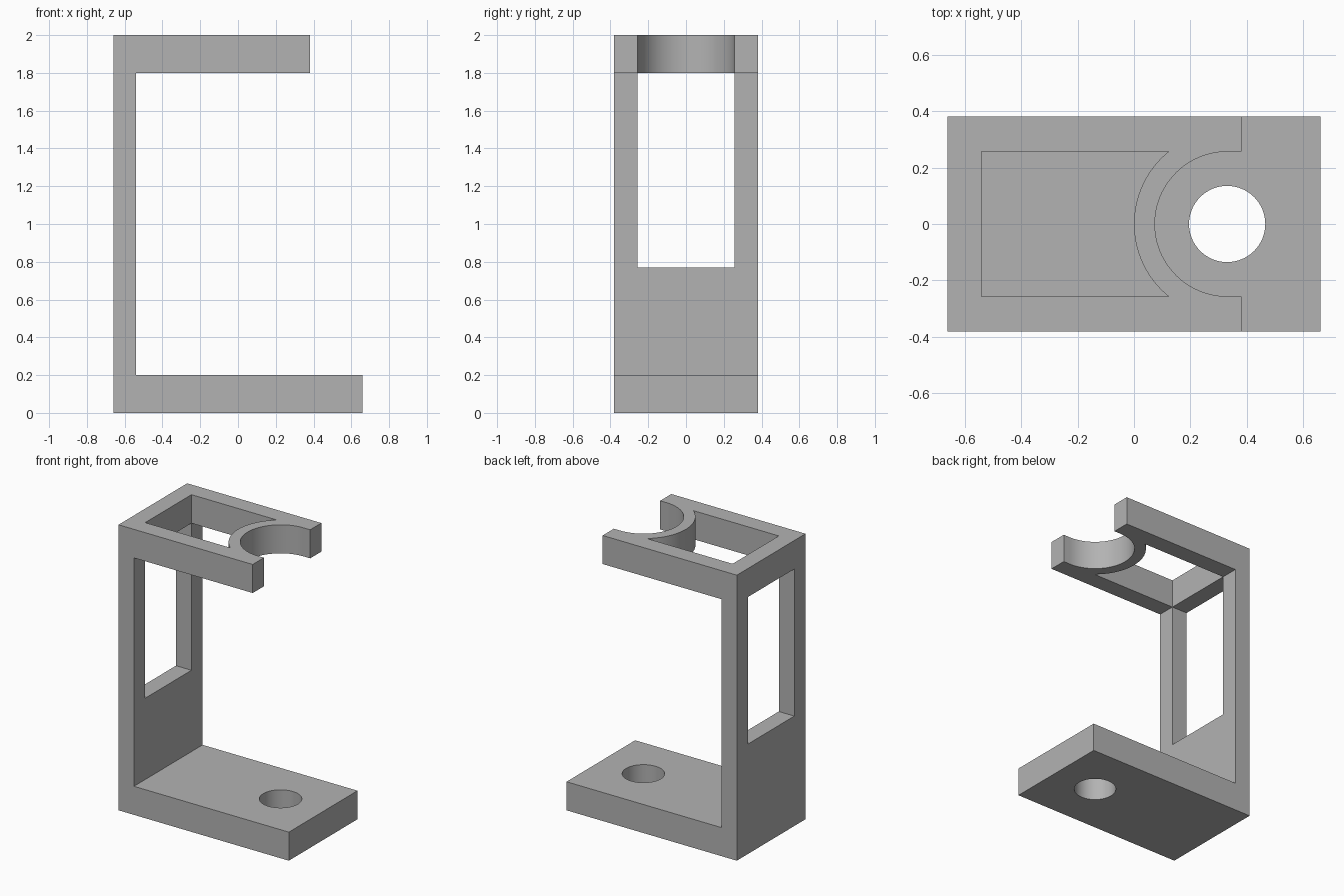
import bpy, bmesh, math
from mathutils import Vector

cube = bpy.data.objects.get("Cube")
if cube:
    bpy.data.objects.remove(cube, do_unlink=True)

grey = bpy.data.materials.new("plain grey")
grey.use_nodes = True
colour = (0.45, 0.45, 0.45, 1)
grey.diffuse_color = colour
grey.node_tree.nodes["Principled BSDF"].inputs["Base Color"].default_value = colour

# Main dimensions
LEFT, RIGHT, ARM_END = -0.66, 0.66, 0.38
HALF_DEPTH, HALF_OPEN = 0.38, 0.256
WALL_FACE, BASE_TOP, ARM_BOTTOM, TOP = -0.54, 0.2, 1.8, 2.0
SILL = 0.77
RING_X, RING_OUTER, HOLE_RADIUS = 0.33, 0.33, 0.135
PAST = 0.1


def prism(name, outline, start, end, place):
    """Extrude a 2D outline between two levels; place maps (u, v, level) to 3D."""
    bm = bmesh.new()
    face = bm.faces.new([bm.verts.new(place(u, v, start)) for u, v in outline])
    moved = bmesh.ops.extrude_face_region(bm, geom=[face])["geom"]
    shift = Vector(place(0, 0, end)) - Vector(place(0, 0, start))
    bmesh.ops.translate(bm, vec=shift,
                        verts=[v for v in moved if isinstance(v, bmesh.types.BMVert)])
    bmesh.ops.recalc_face_normals(bm, faces=bm.faces)
    mesh = bpy.data.meshes.new(name)
    bm.to_mesh(mesh)
    bm.free()
    mesh.materials.append(grey)
    obj = bpy.data.objects.new(name, mesh)
    bpy.context.collection.objects.link(obj)
    return obj


def arc(radius, first, last, steps):
    """Points on an arc about the ring centre."""
    angles = [first + (last - first) * i / steps for i in range(steps + 1)]
    return [(RING_X + radius * math.cos(a), radius * math.sin(a)) for a in angles]


def upright(u, v, level):
    return (u, v, level)


def sideways(u, v, level):
    return (u, level, v)


# C-shaped body: base, back wall and upper arm
bracket = prism("bracket", [
    (LEFT, 0), (RIGHT, 0), (RIGHT, BASE_TOP), (WALL_FACE, BASE_TOP),
    (WALL_FACE, ARM_BOTTOM), (ARM_END, ARM_BOTTOM), (ARM_END, TOP), (LEFT, TOP),
], -HALF_DEPTH, HALF_DEPTH, sideways)

# Window through the back wall
window = prism("window_cutter", [
    (LEFT - PAST, SILL), (WALL_FACE + PAST, SILL),
    (WALL_FACE + PAST, ARM_BOTTOM), (LEFT - PAST, ARM_BOTTOM),
], -HALF_OPEN, HALF_OPEN, sideways)

# Opening in the arm, bounded by the outside of the ring
corner = math.asin(HALF_OPEN / RING_OUTER)
opening = prism("arm_opening_cutter",
                [(WALL_FACE, HALF_OPEN), (WALL_FACE, -HALF_OPEN)]
                + arc(RING_OUTER, math.pi + corner, math.pi - corner, 32),
                ARM_BOTTOM - PAST, TOP + PAST, upright)

# Round cradle open at the end of the arm
cradle = prism("cradle_cutter",
               [(ARM_END + PAST, HALF_OPEN)]
               + arc(HALF_OPEN, math.pi / 2, math.pi * 3 / 2, 48)
               + [(ARM_END + PAST, -HALF_OPEN)],
               ARM_BOTTOM - PAST, TOP + PAST, upright)

# Round hole in the base
hole = prism("base_hole_cutter", arc(HOLE_RADIUS, 0, math.tau, 64)[:-1],
             -PAST, BASE_TOP + PAST, upright)

# Cut the openings and discard the cutters
bpy.context.view_layer.objects.active = bracket
cutters = [window, opening, cradle, hole]
for cutter in cutters:
    cutter.hide_render = True
    cut = bracket.modifiers.new(cutter.name, "BOOLEAN")
    cut.operation = "DIFFERENCE"
    cut.solver = "EXACT"
    cut.object = cutter
    bpy.ops.object.modifier_apply(modifier=cut.name)
for cutter in cutters:
    bpy.data.objects.remove(cutter, do_unlink=True)

# Smooth the curved walls, keep the corners crisp
bpy.ops.object.select_all(action="DESELECT")
bracket.select_set(True)
bpy.ops.object.shade_smooth_by_angle(angle=math.radians(30))
